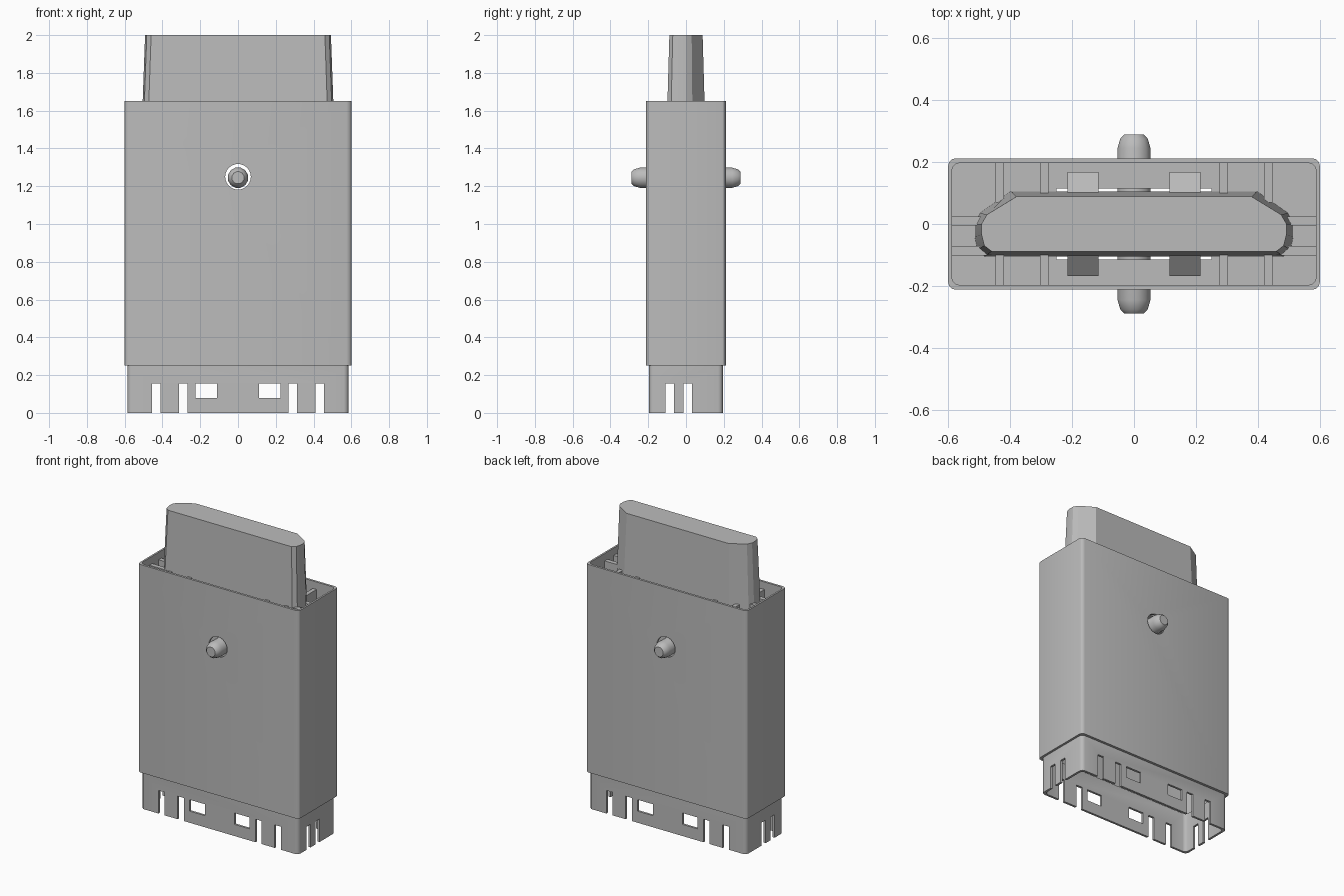
import bpy, bmesh, math
from mathutils import Matrix, Vector

cube = bpy.data.objects.get("Cube")
if cube:
    bpy.data.objects.remove(cube, do_unlink=True)

grey = bpy.data.materials.new("plain grey")
grey.use_nodes = True
colour = (0.5, 0.5, 0.5, 1)
grey.diffuse_color = colour
grey.node_tree.nodes["Principled BSDF"].inputs["Base Color"].default_value = colour


def make(name, bm):
    bmesh.ops.recalc_face_normals(bm, faces=bm.faces[:])
    mesh = bpy.data.meshes.new(name)
    bm.to_mesh(mesh)
    bm.free()
    mesh.materials.append(grey)
    obj = bpy.data.objects.new(name, mesh)
    bpy.context.scene.collection.objects.link(obj)
    return obj


def smooth(obj, angle=30):
    bpy.ops.object.select_all(action="DESELECT")
    obj.select_set(True)
    bpy.context.view_layer.objects.active = obj
    bpy.ops.object.shade_smooth_by_angle(angle=math.radians(angle))


def add_box(bm, x, y, z):
    """Box given as three (low, high) ranges."""
    lo, hi = Vector((x[0], y[0], z[0])), Vector((x[1], y[1], z[1]))
    mat = Matrix.Translation((lo + hi) / 2) @ Matrix.Diagonal((*(hi - lo), 1))
    return bmesh.ops.create_cube(bm, size=1, matrix=mat)["verts"]


def loft(bm, rings, closed=False):
    loops = [[bm.verts.new(p) for p in ring] for ring in rings]
    n = len(loops[0])
    pairs = list(zip(loops, loops[1:]))
    if closed:
        pairs.append((loops[-1], loops[0]))
    else:
        bm.faces.new(loops[0])
        bm.faces.new(loops[-1])
    for a, b in pairs:
        for i in range(n):
            j = (i + 1) % n
            bm.faces.new((a[i], a[j], b[j], b[i]))


def rounded(hx, hy, z, r=0.025, steps=3):
    pts = []
    for k, (sx, sy) in enumerate(((1, 1), (-1, 1), (-1, -1), (1, -1))):
        for s in range(steps + 1):
            a = (k + s / steps) * math.pi / 2
            pts.append((sx * (hx - r) + r * math.cos(a),
                        sy * (hy - r) + r * math.sin(a), z))
    return pts


def cut(obj, bm):
    cutter = make("cutter", bm)
    cutter.hide_render = True
    mod = obj.modifiers.new("cut", "BOOLEAN")
    mod.operation, mod.solver, mod.object = "DIFFERENCE", "EXACT", cutter
    graph = bpy.context.evaluated_depsgraph_get()
    mesh = bpy.data.meshes.new_from_object(obj.evaluated_get(graph))
    obj.modifiers.clear()
    obj.data = mesh
    bpy.data.objects.remove(cutter, do_unlink=True)


RIM, STEP, FLOOR, PEG_Z = 1.65, 0.25, 1.40, 1.245
RIB_X = (-0.433, -0.29, 0.29, 0.433)
RIB_Y = (-0.086, 0.01)

# Thin-walled body with a narrower skirt at the bottom
bm = bmesh.new()
loft(bm, [rounded(0.585, 0.195, 0), rounded(0.585, 0.195, STEP),
          rounded(0.6, 0.212, STEP), rounded(0.6, 0.212, RIM),
          rounded(0.588, 0.197, RIM), rounded(0.588, 0.197, STEP + 0.02),
          rounded(0.57, 0.18, STEP + 0.02), rounded(0.57, 0.18, 0)], closed=True)
body = make("body_shell", bm)

# Slots, latch windows and peg holes through the long walls
bm = bmesh.new()
for x in RIB_X:
    add_box(bm, (x - 0.023, x + 0.023), (-1, 1), (-0.1, 0.155))
for s in (-1, 1):
    add_box(bm, (s * 0.167 - 0.057, s * 0.167 + 0.057), (-1, 1), (0.078, 0.155))
bmesh.ops.create_cone(bm, cap_ends=True, segments=24, radius1=0.068, radius2=0.068, depth=2,
                      matrix=Matrix.Translation((0, 0, PEG_Z + 0.005))
                      @ Matrix.Rotation(math.pi / 2, 4, "X"))
cut(body, bm)

# Slots through the short walls
bm = bmesh.new()
for y in RIB_Y:
    add_box(bm, (-1, 1), (y - 0.022, y + 0.022), (-0.1, 0.155))
cut(body, bm)
smooth(body)

# Floor of the top socket, with a slit on each side of the plug
bm = bmesh.new()
loft(bm, [rounded(0.59, 0.199, FLOOR - 0.02), rounded(0.59, 0.199, FLOOR)])
floor = make("socket_floor", bm)
bm = bmesh.new()
for s in (-1, 1):
    add_box(bm, (-0.25, 0.25), sorted((s * 0.1, s * 0.115)), (FLOOR - 0.1, FLOOR + 0.1))
cut(floor, bm)

# Tapered plug with wide chamfers on the back corners
half = [(0.46, -0.088), (0.483, -0.07), (0.492, -0.035),
        (0.492, 0.0), (0.475, 0.03), (0.38, 0.088)]
outline = half + [(-x, y) for x, y in reversed(half)]
bm = bmesh.new()
loft(bm, [[(x * kx, y * ky, z) for x, y in outline]
          for kx, ky, z in ((1.045, 1.2, FLOOR - 0.01), (1, 1, 2))])
smooth(make("plug", bm), 25)

# Ribs between the plug and the walls
bm = bmesh.new()
for x in RIB_X:
    for s in (-1, 1):
        add_box(bm, (x - 0.014, x + 0.014), sorted((s * 0.07, s * 0.198)),
                (FLOOR - 0.01, FLOOR + 0.2))
for y in RIB_Y:
    for s in (-1, 1):
        add_box(bm, sorted((s * 0.46, s * 0.59)), (y - 0.015, y + 0.015),
                (FLOOR - 0.01, FLOOR + 0.2))
make("socket_ribs", bm)

# Wedge latches on the plug, sloping outward and down
bm = bmesh.new()
for sx in (-1, 1):
    for sy in (-1, 1):
        verts = add_box(bm, (sx * 0.165 - 0.05, sx * 0.165 + 0.05),
                        sorted((sy * 0.09, sy * 0.168)), (FLOOR + 0.08, FLOOR + 0.155))
        for v in verts:
            if abs(v.co.y) > 0.15 and v.co.z > FLOOR + 0.1:
                v.co.z = FLOOR + 0.09
make("latches", bm)

# Round-ended peg running through both long walls
profile = [(0.033, 0.288), (0.046, 0.275), (0.055, 0.245)]
profile += [(r, -y) for r, y in reversed(profile)]
bm = bmesh.new()
loft(bm, [[(r * math.cos(a), y, PEG_Z + r * math.sin(a))
           for a in (math.tau * (i + 0.5) / 12 for i in range(12))]
          for r, y in profile])
smooth(make("peg", bm), 35)
